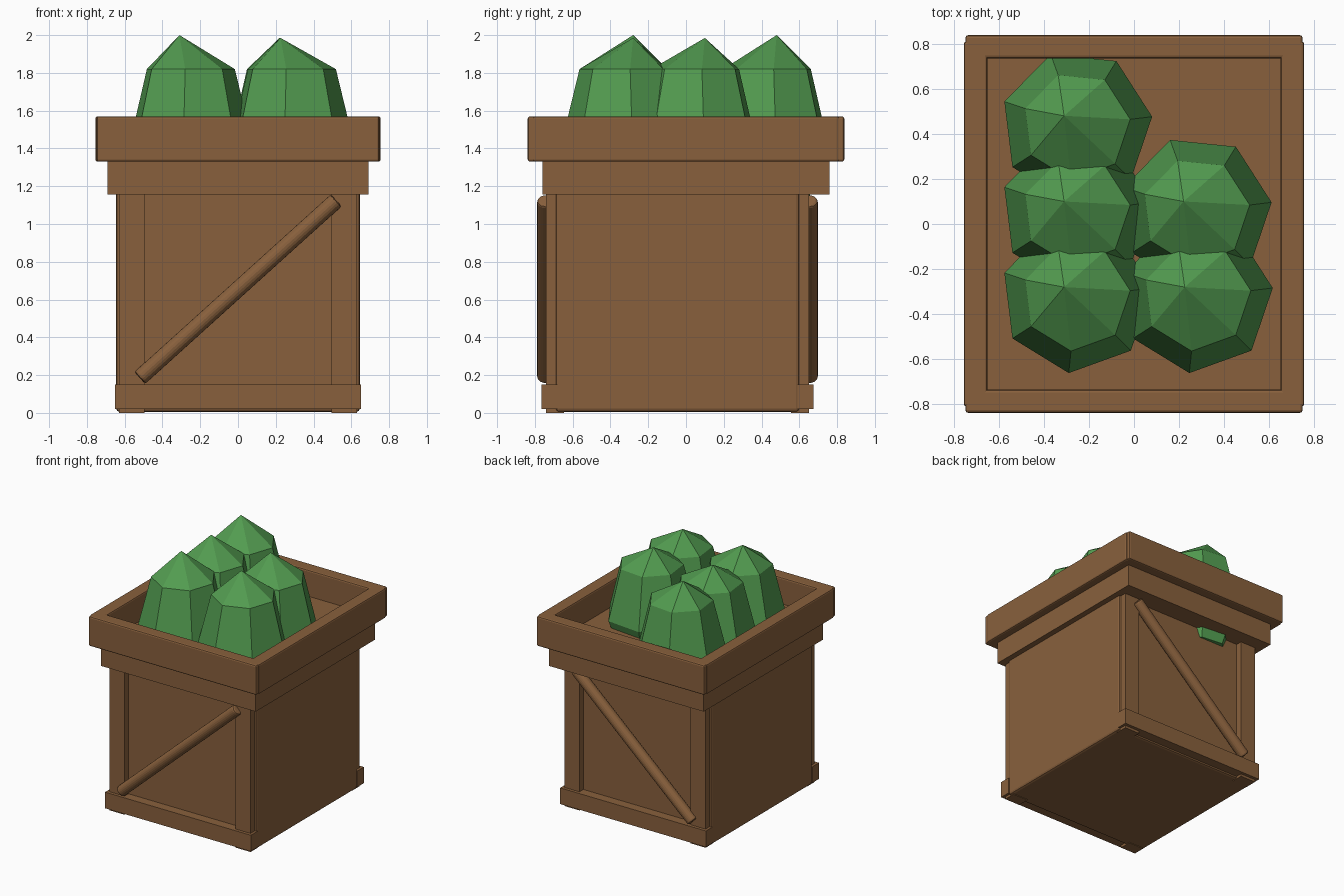
import bpy, bmesh
from math import sin, cos, tau, radians
from mathutils import Vector

cube = bpy.data.objects.get("Cube")
if cube:
    bpy.data.objects.remove(cube, do_unlink=True)


def material(name, rgb):
    m = bpy.data.materials.new(name)
    m.use_nodes = True
    colour = (*rgb, 1)
    m.diffuse_color = colour
    bsdf = next(n for n in m.node_tree.nodes if n.type == "BSDF_PRINCIPLED")
    bsdf.inputs["Base Color"].default_value = colour
    bsdf.inputs["Roughness"].default_value = 0.8
    return m


WOOD = material("brown wood", (0.25, 0.118, 0.046))
LEAF = material("leaf green", (0.085, 0.33, 0.08))


def finish(name, bm, mat, bevel=0):
    bmesh.ops.recalc_face_normals(bm, faces=bm.faces)
    me = bpy.data.meshes.new(name)
    bm.to_mesh(me)
    bm.free()
    me.materials.append(mat)
    ob = bpy.data.objects.new(name, me)
    bpy.context.collection.objects.link(ob)
    if bevel:
        mod = ob.modifiers.new("soft edges", "BEVEL")
        mod.width = bevel
        mod.segments = 2
        mod.limit_method = "ANGLE"
    return ob


def box(name, xs, ys, zs, bevel=0):
    bm = bmesh.new()
    bmesh.ops.create_cube(bm, size=1)
    for v in bm.verts:
        v.co = [r[0] if c < 0 else r[1] for c, r in zip(v.co, (xs, ys, zs))]
    return finish(name, bm, WOOD, bevel)


def rod(name, start, end, radius):
    a, b = Vector(start), Vector(end)
    bm = bmesh.new()
    bmesh.ops.create_cone(bm, cap_ends=True, segments=10, radius1=radius,
                          radius2=radius, depth=(b - a).length)
    ob = finish(name, bm, WOOD, 0.015)
    ob.location = (a + b) / 2
    ob.rotation_euler = (b - a).to_track_quat("Z", "Y").to_euler()
    return ob


def mirrored(side, lo, hi):
    return (lo, hi) if side > 0 else (-hi, -lo)


# Crate body, collar and the raised floor under the produce
box("crate_body", (-0.645, 0.645), (-0.69, 0.60), (0.005, 1.2), 0.018)
box("collar", (-0.69, 0.69), (-0.76, 0.76), (1.155, 1.335))
box("tray_floor", (-0.66, 0.66), (-0.745, 0.745), (1.325, 1.36))

# Front and back trim: posts, foot board and diagonal brace
MID_Y = -0.045
for end, label in ((-1, "front"), (1, "back")):
    def depth(lo, hi):
        return tuple(sorted((MID_Y + end * lo, MID_Y + end * hi)))
    for side, hand in ((-1, "right"), (1, "left")):
        box(f"{label}_{hand}_post", mirrored(side, 0.495, 0.63),
            depth(0.60, 0.695), (0, 1.17))
    box(f"{label}_foot_board", (-0.65, 0.65), depth(0.635, 0.72), (0.02, 0.15))
    y = MID_Y + end * 0.70
    rod(f"{label}_brace", (-0.52, y, 0.185), (0.52, y, 1.125), 0.045)

# Rim boards
RIM_Z = (1.33, 1.57)
for side, end_name, side_name in ((-1, "front", "right"), (1, "back", "left")):
    box(f"{end_name}_rim", (-0.748, 0.748), mirrored(side, 0.735, 0.838), RIM_Z, 0.012)
    box(f"{side_name}_rim", mirrored(side, 0.65, 0.755), (-0.81, 0.81), RIM_Z, 0.012)


# Leafy heads: seven-sided lofts with an off-centre tip
def leafy_head(name, x, y, tip):
    bm = bmesh.new()
    rings = []
    for radius, z in ((0.21, 1.085), (0.338, 1.42), (0.24, 1.82)):
        ring = []
        for i in range(7):
            t = radians(7) + tau * i / 7
            ring.append(bm.verts.new((x + 0.055 + radius * cos(t),
                                      y - 0.045 + radius * sin(t), z)))
        rings.append(ring)
    top = bm.verts.new((x, y, tip))
    bm.faces.new(rings[0])
    for i in range(7):
        j = (i + 1) % 7
        for low, high in zip(rings, rings[1:]):
            bm.faces.new((low[i], low[j], high[j], high[i]))
        bm.faces.new((rings[-1][i], rings[-1][j], top))
    finish(name, bm, LEAF)


for i, (x, y, tip) in enumerate(((-0.31, 0.48, 2.0), (-0.31, 0.1, 1.985),
                                 (-0.31, -0.28, 2.0), (0.22, 0.1, 1.985),
                                 (0.225, -0.28, 1.985))):
    leafy_head(f"leafy_head_{i + 1}", x, y, tip)
